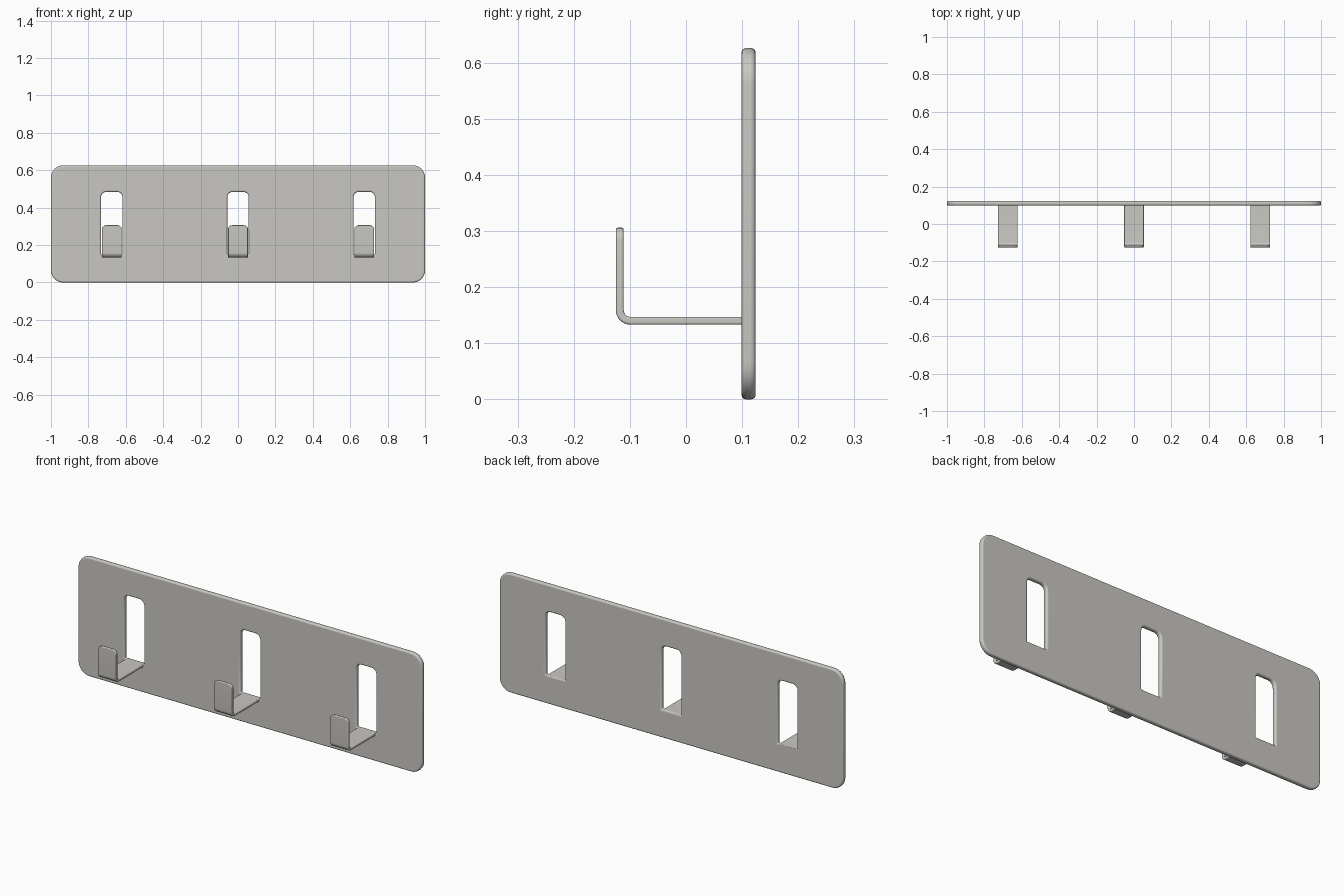
import bpy
import bmesh
from math import cos, sin, pi, radians
from mathutils import Vector

cube = bpy.data.objects.get("Cube")
if cube:
    bpy.data.objects.remove(cube, do_unlink=True)

metal = bpy.data.materials.new("warm_grey_metal")
metal.use_nodes = True
metal.diffuse_color = (0.59, 0.575, 0.54, 1)
metal.node_tree.nodes["Principled BSDF"].inputs["Base Color"].default_value = metal.diffuse_color


def arc(cu, cv, r, start, end, steps=8):
    """Points on an arc, angles in quarter turns."""
    angles = [(start + (end - start) * i / steps) * pi / 2 for i in range(steps + 1)]
    return [(cu + r * cos(a), cv + r * sin(a)) for a in angles]


def extrude_profile(name, points, place, offset):
    """Closed profile, placed in space and swept along offset."""
    bm = bmesh.new()
    face = bm.faces.new([bm.verts.new(place(u, v)) for u, v in points])
    swept = bmesh.ops.extrude_face_region(bm, geom=[face], use_keep_orig=True)
    verts = [g for g in swept["geom"] if isinstance(g, bmesh.types.BMVert)]
    bmesh.ops.translate(bm, verts=verts, vec=Vector(offset))
    bmesh.ops.recalc_face_normals(bm, faces=bm.faces)
    mesh = bpy.data.meshes.new(name)
    bm.to_mesh(mesh)
    bm.free()
    mesh.materials.append(metal)
    obj = bpy.data.objects.new(name, mesh)
    bpy.context.collection.objects.link(obj)
    return obj


def soften(obj, width):
    """Round the sharp rims and smooth the curved surfaces."""
    mod = obj.modifiers.new("rounded_rims", 'BEVEL')
    mod.width, mod.segments = width, 4
    mod.limit_method, mod.angle_limit = 'ANGLE', radians(50)
    bpy.ops.object.select_all(action='DESELECT')
    obj.select_set(True)
    bpy.context.view_layer.objects.active = obj
    bpy.ops.object.shade_smooth_by_angle(angle=radians(35))


# Wall plate with rounded corners
BACK, FRONT, HEIGHT, R = 0.124, 0.099, 0.626, 0.065
outline = (arc(1 - R, HEIGHT - R, R, 0, 1) + arc(R - 1, HEIGHT - R, R, 1, 2)
           + arc(R - 1, R, R, 2, 3) + arc(1 - R, R, R, 3, 4))
plate = extrude_profile("wall_plate", outline,
                        lambda u, v: (u, FRONT, v), (0, BACK - FRONT, 0))

# Hook side profile: flat arm, round bend, upright lip
T, LOW, TIP, LIP, BEND = 0.014, 0.133, -0.125, 0.306, 0.026
hook_profile = ([(FRONT + 0.012, LOW + T), (FRONT + 0.012, LOW)]
                + arc(TIP + BEND, LOW + BEND, BEND, 3, 2)
                + [(TIP, LIP), (TIP + T, LIP)]
                + arc(TIP + BEND, LOW + BEND, BEND - T, 2, 3))
HALF, SLOT, SLOT_TOP, SR = 0.053, 0.057, 0.484, 0.028

for side, x in (("right", -0.675), ("middle", 0), ("left", 0.675)):
    # Slot, round at the top and square at the bottom
    slot_outline = (arc(x + SLOT - SR, SLOT_TOP - SR, SR, 0, 1)
                    + arc(x - SLOT + SR, SLOT_TOP - SR, SR, 1, 2)
                    + [(x - SLOT, LOW + T), (x + SLOT, LOW + T)])
    cutter = extrude_profile(side + "_slot_cutter", slot_outline,
                             lambda u, v: (u, FRONT - 0.05, v), (0, 0.15, 0))
    cutter.hide_render = True
    cutter.hide_set(True)
    cut = plate.modifiers.new(side + "_slot", 'BOOLEAN')
    cut.operation, cut.solver, cut.object = 'DIFFERENCE', 'EXACT', cutter

    # Bent hook with rounded lip corners
    hook = extrude_profile(side + "_hook", hook_profile,
                           lambda u, v: (x - HALF, u, v), (2 * HALF, 0, 0))
    bm = bmesh.new()
    bm.from_mesh(hook.data)
    corners = [e for e in bm.edges
               if all(v.co.z > LIP - 0.001 for v in e.verts)
               and abs(e.verts[0].co.x - e.verts[1].co.x) < 0.001]
    bmesh.ops.bevel(bm, geom=corners, offset=0.022, segments=6,
                    profile=0.5, affect='EDGES')
    bm.to_mesh(hook.data)
    bm.free()
    soften(hook, 0.004)

# Freeze the slots before rounding the plate rims
bpy.context.view_layer.update()
graph = bpy.context.evaluated_depsgraph_get()
cut_mesh = bpy.data.meshes.new_from_object(plate.evaluated_get(graph))
plate.modifiers.clear()
plate.data = cut_mesh
for obj in [o for o in bpy.data.objects if o.name.endswith("_cutter")]:
    bpy.data.objects.remove(obj, do_unlink=True)
soften(plate, 0.008)
